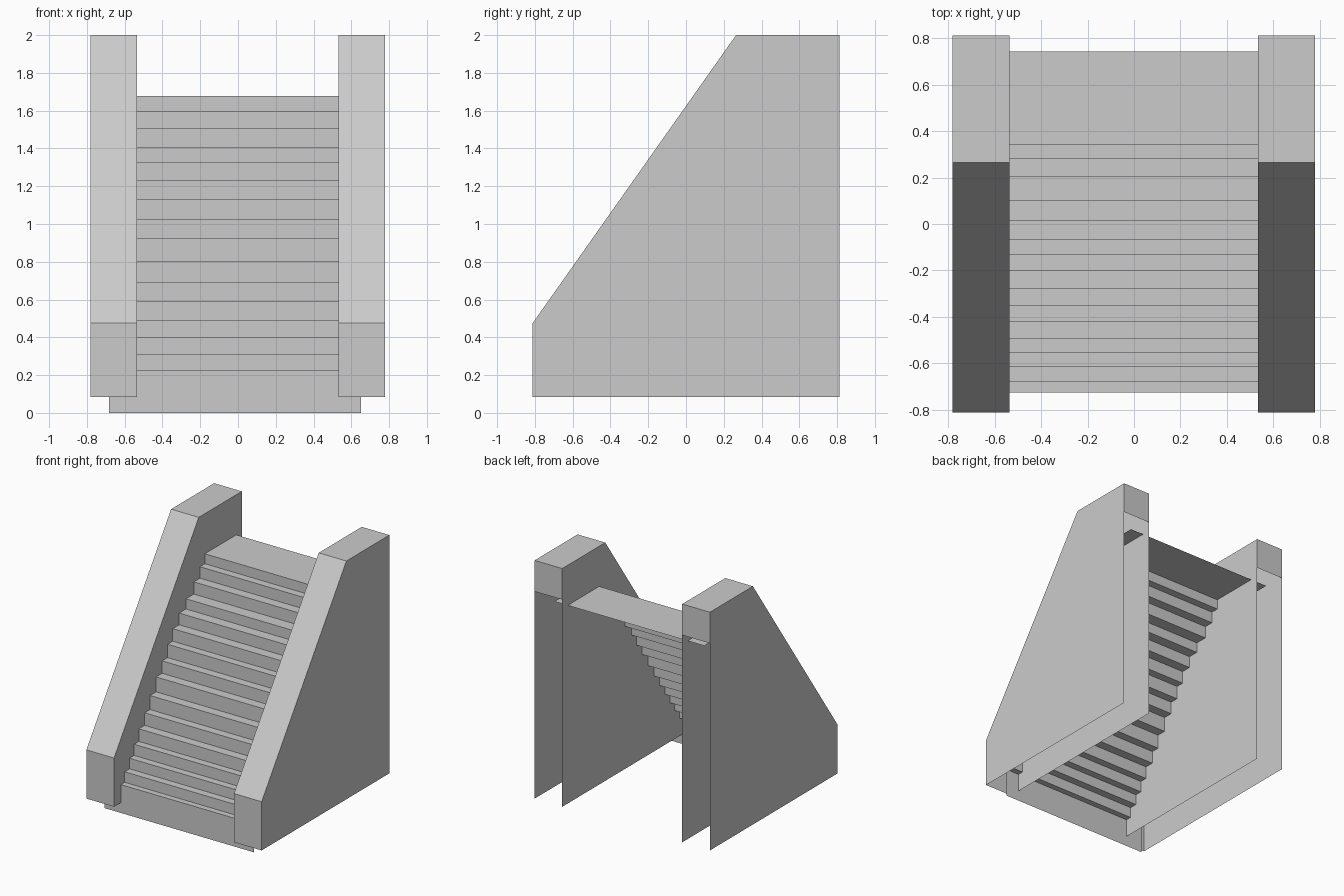
import bpy

if "Cube" in bpy.data.objects:
    bpy.data.objects.remove(bpy.data.objects["Cube"])


def make_object(name, verts, faces):
    mesh = bpy.data.meshes.new(name)
    mesh.from_pydata(verts, [], faces)
    mesh.update()
    obj = bpy.data.objects.new(name, mesh)
    bpy.context.collection.objects.link(obj)
    return obj


def strip(name, profile, x0, x1, sides=False):
    """Sweep an open (y, z) profile along x; optionally close both sides."""
    n = len(profile)
    verts = [(x0, y, z) for y, z in profile] + [(x1, y, z) for y, z in profile]
    faces = [(i, i + n, i + n + 1, i + 1) for i in range(n - 1)]
    if sides:
        faces += [tuple(range(n)), tuple(reversed(range(n, 2 * n)))]
    return make_object(name, verts, faces)


# Stairs: one open folded sheet whose ends run into the hollow side walls
riser_y = [-0.725, -0.677, -0.615, -0.556, -0.496, -0.422, -0.354, -0.277,
           -0.2, -0.131, -0.066, 0.016, 0.102, 0.202, 0.28, 0.343]
tread_z = [0.228, 0.313, 0.398, 0.488, 0.589, 0.69, 0.803, 0.923,
           1.023, 1.13, 1.231, 1.325, 1.407, 1.505, 1.597, 1.677]
steps = []
below = 0.0
for y, z in zip(riser_y, tread_z):
    steps += [(y, below), (y, z)]
    below = z
steps.append((0.742, below))  # back edge of the top landing
strip("stair_sheet", steps, -0.682, 0.652)

# Side walls: hollow, open underneath and at the back below a short cap
wall = [(-0.812, 0.083), (-0.812, 0.475), (0.265, 2.0), (0.812, 2.0), (0.812, 1.75)]
for name, x0, x1 in (("left_wall", -0.781, -0.535), ("right_wall", 0.533, 0.779)):
    obj = strip(name, wall, x0, x1)
    # Full-height side panels reach the lower back corner
    n = len(wall)
    for side, x in (("outer", x0 if x0 < 0 else x1), ("inner", x1 if x0 < 0 else x0)):
        outline = [(x, y, z) for y, z in wall] + [(x, 0.812, 0.083)]
        face = list(range(n + 1))
        if x == x1:
            face.reverse()
        make_object(name + "_" + side + "_panel", outline, [face])
